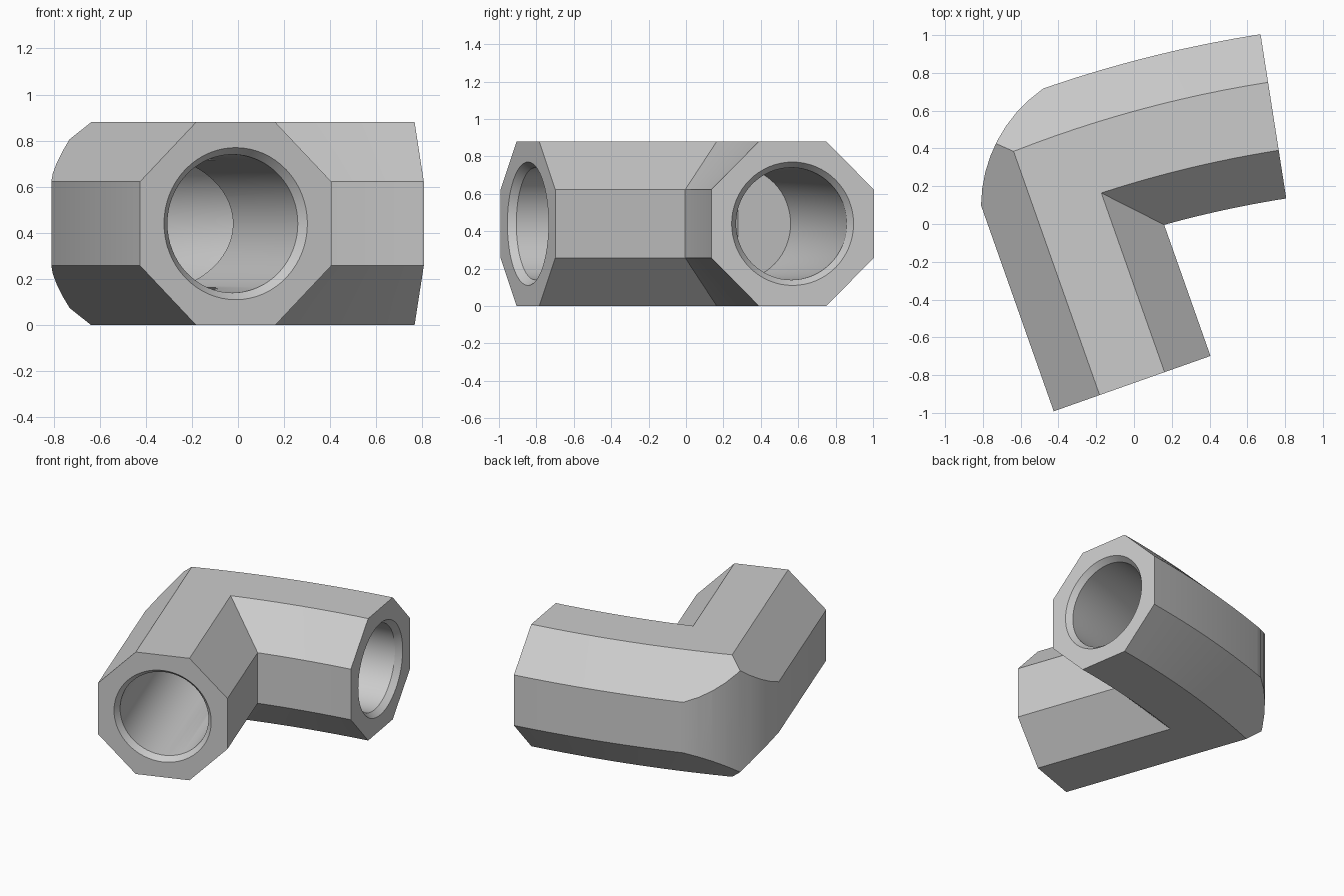
import bpy, bmesh, math
from mathutils import Vector

if "Cube" in bpy.data.objects:
    bpy.data.objects.remove(bpy.data.objects["Cube"])

# Layout: a straight arm meets a gently curved arm
MID_Z = 0.44
END_1 = Vector((-0.01, -0.845))
AXIS_1 = Vector((-0.333, 0.943)).normalized()
SIDE_1 = Vector((AXIS_1.y, -AXIS_1.x))
BEND = 6.2
END_ANGLE = math.radians(8.9)
BEND_CENTRE = Vector((0.738, 0.57)) - BEND * Vector((-math.sin(END_ANGLE), math.cos(END_ANGLE)))


def on_straight(t, d):
    return END_1 + AXIS_1 * t + SIDE_1 * d


def on_curve(a, d):
    return BEND_CENTRE + (BEND - d) * Vector((-math.sin(a), math.cos(a)))


def mitre(d):
    """Distance along the straight arm and bend angle where the arms meet."""
    rel = on_straight(0, d) - BEND_CENTRE
    b = rel.dot(AXIS_1)
    t = -b + math.sqrt(b * b - rel.length_squared + (BEND - d) ** 2)
    q = on_straight(t, d) - BEND_CENTRE
    return t, math.atan2(-q.x, q.y)


def section(radius, sides, turn=0.0):
    return [(radius * math.cos(turn + k * math.tau / sides),
             radius * math.sin(turn + k * math.tau / sides)) for k in range(sides)]


def ring(points, place):
    return [(*place(d), MID_Z + h) for d, h in points]


def loft(rings):
    bm = bmesh.new()
    loops = [[bm.verts.new(p) for p in r] for r in rings]
    n = len(loops[0])
    for lo, hi in zip(loops, loops[1:]):
        for k in range(n):
            bm.faces.new((lo[k], lo[(k + 1) % n], hi[(k + 1) % n], hi[k]))
    bm.faces.new(loops[0])
    bm.faces.new(loops[-1])
    bmesh.ops.recalc_face_normals(bm, faces=bm.faces)
    return bm


def make_object(name, bm):
    mesh = bpy.data.meshes.new(name)
    bm.to_mesh(mesh)
    bm.free()
    obj = bpy.data.objects.new(name, mesh)
    bpy.context.collection.objects.link(obj)
    return obj


# Octagonal elbow body
STEPS = 12
octagon = section(MID_Z / math.cos(math.pi / 8), 8, math.pi / 8)
rings = [ring(octagon, lambda d: on_straight(0, d))]
for i in range(STEPS + 1):
    f = i / STEPS
    rings.append(ring(octagon, lambda d: on_curve(mitre(d)[1] * (1 - f) + END_ANGLE * f, d)))
body = loft(rings)

# Rounded outer corner, trimmed by a fan of upright planes
CORNER = Vector((-0.05, 0.09, 0))
CUTS = 8
first, last = math.radians(179.3), math.radians(125.4)
step = (last - first) / CUTS
for i in range(CUTS):
    a = first + (i + 0.5) * step
    out = Vector((math.cos(a), math.sin(a), 0))
    res = bmesh.ops.bisect_plane(body, geom=body.verts[:] + body.edges[:] + body.faces[:],
                                 plane_co=CORNER + out * 0.76 * math.cos(step / 2),
                                 plane_no=out, clear_outer=True)
    rim = [e for e in res["geom_cut"] if isinstance(e, bmesh.types.BMEdge)]
    bmesh.ops.holes_fill(body, edges=rim, sides=0)
bmesh.ops.recalc_face_normals(body, faces=body.faces)
elbow = make_object("pipe_elbow", body)

# Round sockets with chamfered mouths, ending where the axes cross
mouth, bore = section(0.345, 64), section(0.30, 64)
depth, turn_end = mitre(0)
straight_socket = loft([ring(p, lambda d: on_straight(t, d))
                        for p, t in ((mouth, -0.02), (bore, 0.04), (bore, depth))])
start = END_ANGLE + 0.04 / BEND
stops = [(mouth, END_ANGLE - 0.02 / BEND)]
stops += [(bore, start + (turn_end - start) * i / STEPS) for i in range(STEPS + 1)]
curved_socket = loft([ring(p, lambda d: on_curve(a, d)) for p, a in stops])

bpy.context.view_layer.objects.active = elbow
for name, bm in (("straight_socket", straight_socket), ("curved_socket", curved_socket)):
    cutter = make_object(name, bm)
    cutter.hide_render = True
    mod = elbow.modifiers.new(name, "BOOLEAN")
    mod.operation = "DIFFERENCE"
    mod.solver = "EXACT"
    mod.object = cutter
    bpy.ops.object.modifier_apply(modifier=mod.name)
    bpy.data.objects.remove(cutter)

# Plain grey material
grey = bpy.data.materials.new("light_grey")
grey.use_nodes = True
colour = (0.6, 0.6, 0.6, 1)
grey.diffuse_color = colour
grey.node_tree.nodes["Principled BSDF"].inputs["Base Color"].default_value = colour
elbow.data.materials.clear()
elbow.data.materials.append(grey)

bpy.ops.object.select_all(action="DESELECT")
elbow.select_set(True)
bpy.ops.object.shade_smooth_by_angle(angle=math.radians(30))
